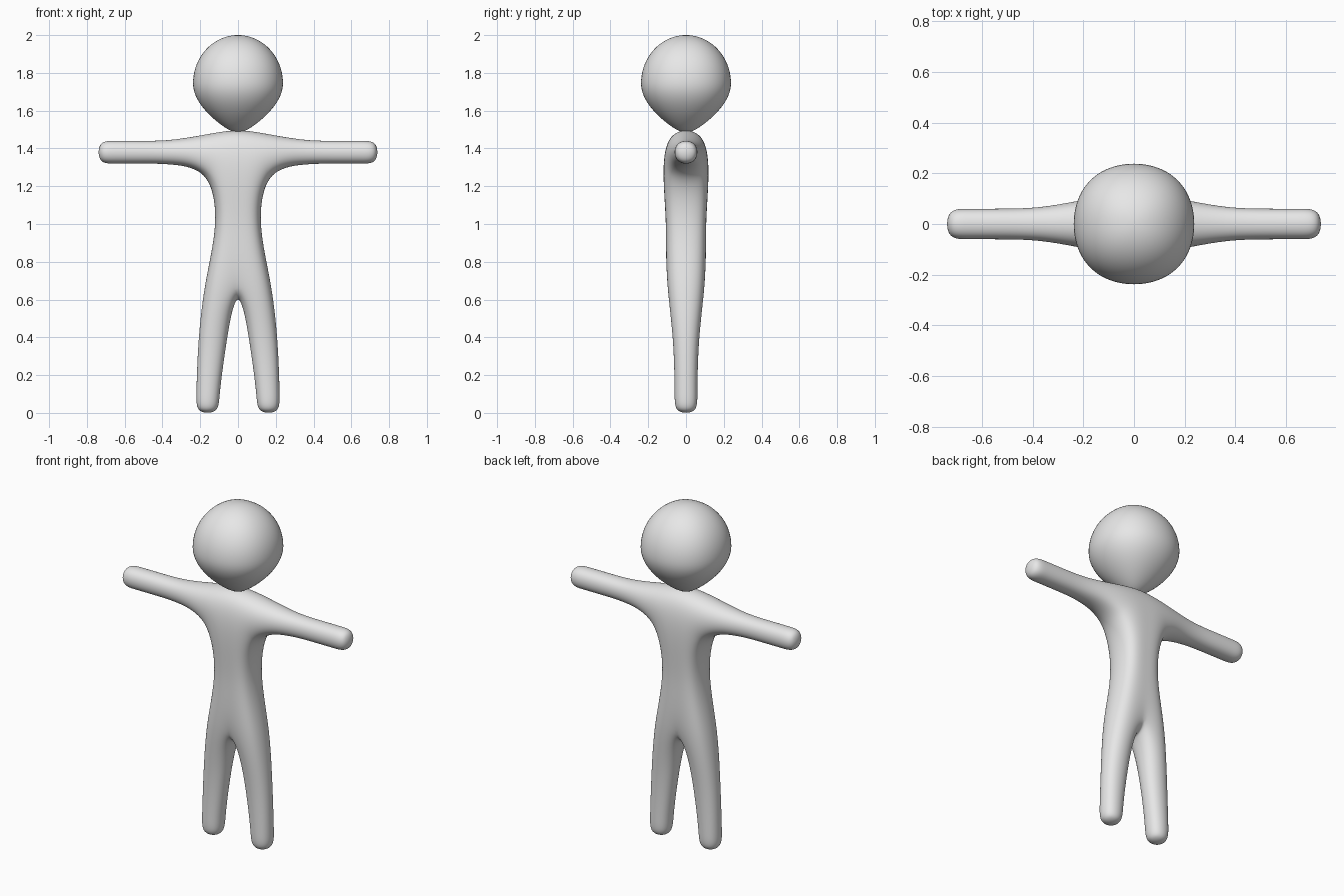
import bpy, bmesh, math

if "Cube" in bpy.data.objects:
    bpy.data.objects.remove(bpy.data.objects["Cube"])

grey = bpy.data.materials.new("light_grey")
grey.use_nodes = True
grey.diffuse_color = (0.8, 0.8, 0.8, 1)
grey.node_tree.nodes["Principled BSDF"].inputs["Base Color"].default_value = (0.8, 0.8, 0.8, 1)


def make_object(name, bm):
    bmesh.ops.recalc_face_normals(bm, faces=bm.faces)
    for face in bm.faces:
        face.smooth = True
    mesh = bpy.data.meshes.new(name)
    bm.to_mesh(mesh)
    bm.free()
    mesh.materials.append(grey)
    obj = bpy.data.objects.new(name, mesh)
    bpy.context.collection.objects.link(obj)
    return obj


def loft(bm, start, rings):
    """Carry a four-sided loop through the rings and cap the end."""
    loop = start
    for points in rings:
        new = [bm.verts.new(p) for p in points]
        for i in range(4):
            j = (i + 1) % 4
            bm.faces.new((loop[i], loop[j], new[j], new[i]))
        loop = new
    bm.faces.new(loop)


# Body: left half of a box cage, mirrored and subdivided
bm = bmesh.new()

# Torso rings: middle height, side height, half width, half depth
torso = []
for z_mid, z_side, w, d in [(1.515, 1.482, 0.17, 0.10),
                            (1.28, 1.28, 0.15, 0.128),
                            (1.0, 1.0, 0.107, 0.10),
                            (0.69, 0.69, 0.186, 0.113)]:
    torso.append([bm.verts.new(p) for p in
                  [(0, -d, z_mid), (w, -d, z_side), (w, d, z_side), (0, d, z_mid)]])

bm.faces.new(torso[0])
for row, (a, b) in enumerate(zip(torso, torso[1:])):
    for i in range(3):
        if row == 0 and i == 1:
            continue  # the arm grows out of this opening
        bm.faces.new((a[i], a[i + 1], b[i + 1], b[i]))

# Arm: straight tube with a blunt rounded hand
R = 0.0655
ARM_Z = 1.38
shoulder = [torso[0][1], torso[0][2], torso[1][2], torso[1][1]]
loft(bm, shoulder, [[(x, -r, ARM_Z + R), (x, r, ARM_Z + R),
                     (x, r, ARM_Z - R), (x, -r, ARM_Z - R)]
                    for x, r in [(0.36, 0.068), (0.52, R), (0.655, R), (0.745, R)]])

# Leg: spreads outward and narrows to a blunt rounded foot
loft(bm, torso[3], [[(x0, -d, z), (x1, -d, z), (x1, d, z), (x0, d, z)]
                    for z, x0, x1, d in [(0.38, 0.055, 0.219, 0.069),
                                         (0.09, 0.0955, 0.2265, R),
                                         (-0.007, 0.0955, 0.2265, R)]])

body = make_object("body", bm)
mirror = body.modifiers.new("Mirror", 'MIRROR')
mirror.use_clip = True
mirror.merge_threshold = 0.0005
subsurf = body.modifiers.new("Subdivision", 'SUBSURF')
subsurf.levels = subsurf.render_levels = 4

# Head: slightly squared ball tapering toward the neck
bm = bmesh.new()
bmesh.ops.create_uvsphere(bm, u_segments=64, v_segments=40, radius=1)
for v in bm.verts:
    x, y, z = v.co
    r = 0.238 * (1 + 0.025 * math.sin(2 * math.atan2(y, x)) ** 2)
    if z < 0:
        r *= 1 - 0.42 * z * z
    v.co = (x * r, y * r, 1.745 + z * (0.255 if z > 0 else 0.26))
make_object("head", bm)
